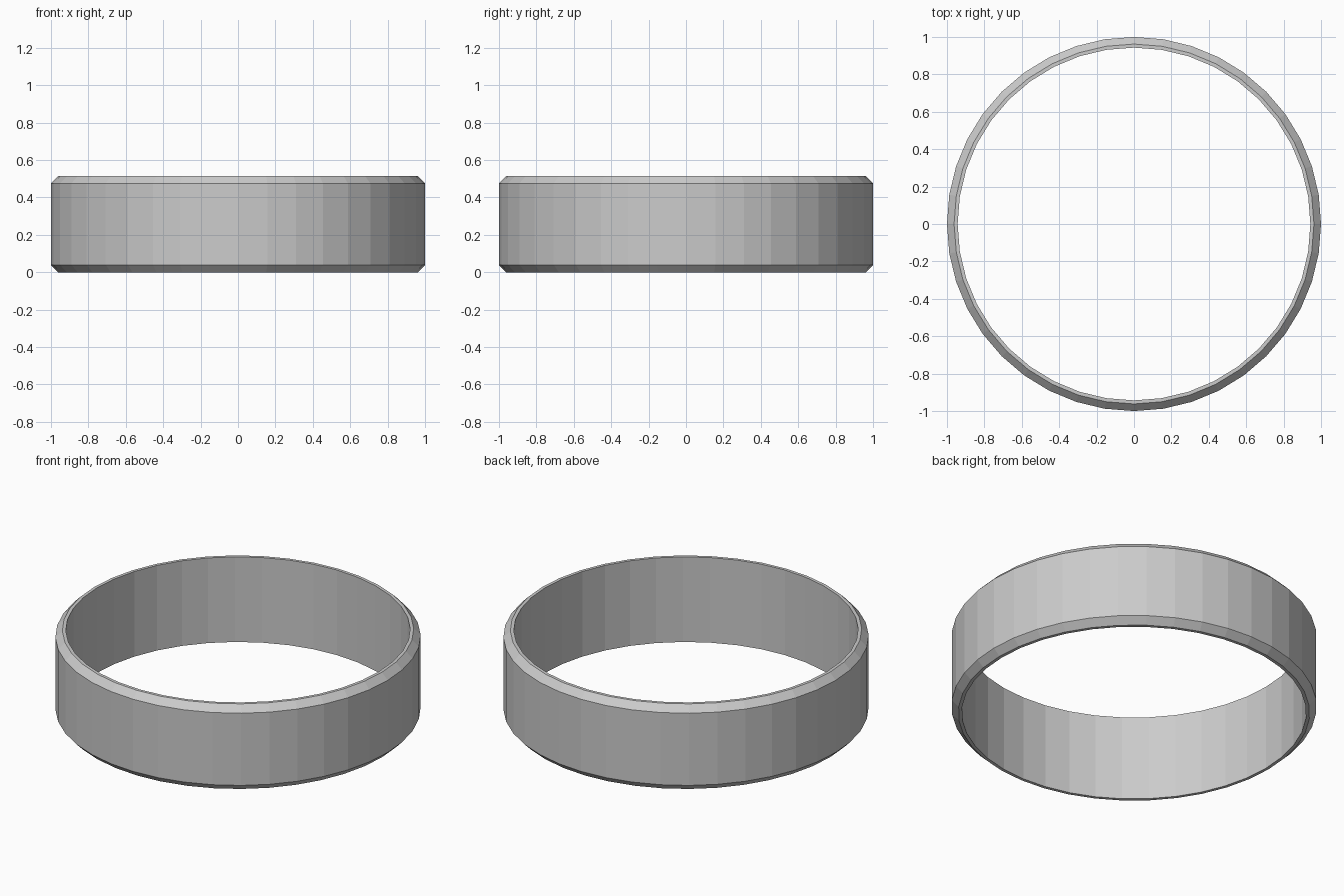
import bpy, math

if "Cube" in bpy.data.objects:
    bpy.data.objects.remove(bpy.data.objects["Cube"])

SIDES = 40
# Ring cross-section (radius, height): chamfered outside, straight inside
profile = [(0.943, 0), (0.962, 0), (1.0, 0.039), (1.0, 0.475),
           (0.962, 0.514), (0.943, 0.514)]
n = len(profile)

# Revolve the profile around z
verts = [(r * math.cos(2 * math.pi * i / SIDES), r * math.sin(2 * math.pi * i / SIDES), z)
         for i in range(SIDES) for r, z in profile]
faces = []
for i in range(SIDES):
    a, b = i * n, ((i + 1) % SIDES) * n
    for j in range(n):
        k = (j + 1) % n
        faces.append((a + j, b + j, b + k, a + k))

# Flat-shaded ring band
mesh = bpy.data.meshes.new("ring_band")
mesh.from_pydata(verts, [], faces)
mesh.update()
ring = bpy.data.objects.new("ring_band", mesh)
bpy.context.collection.objects.link(ring)
